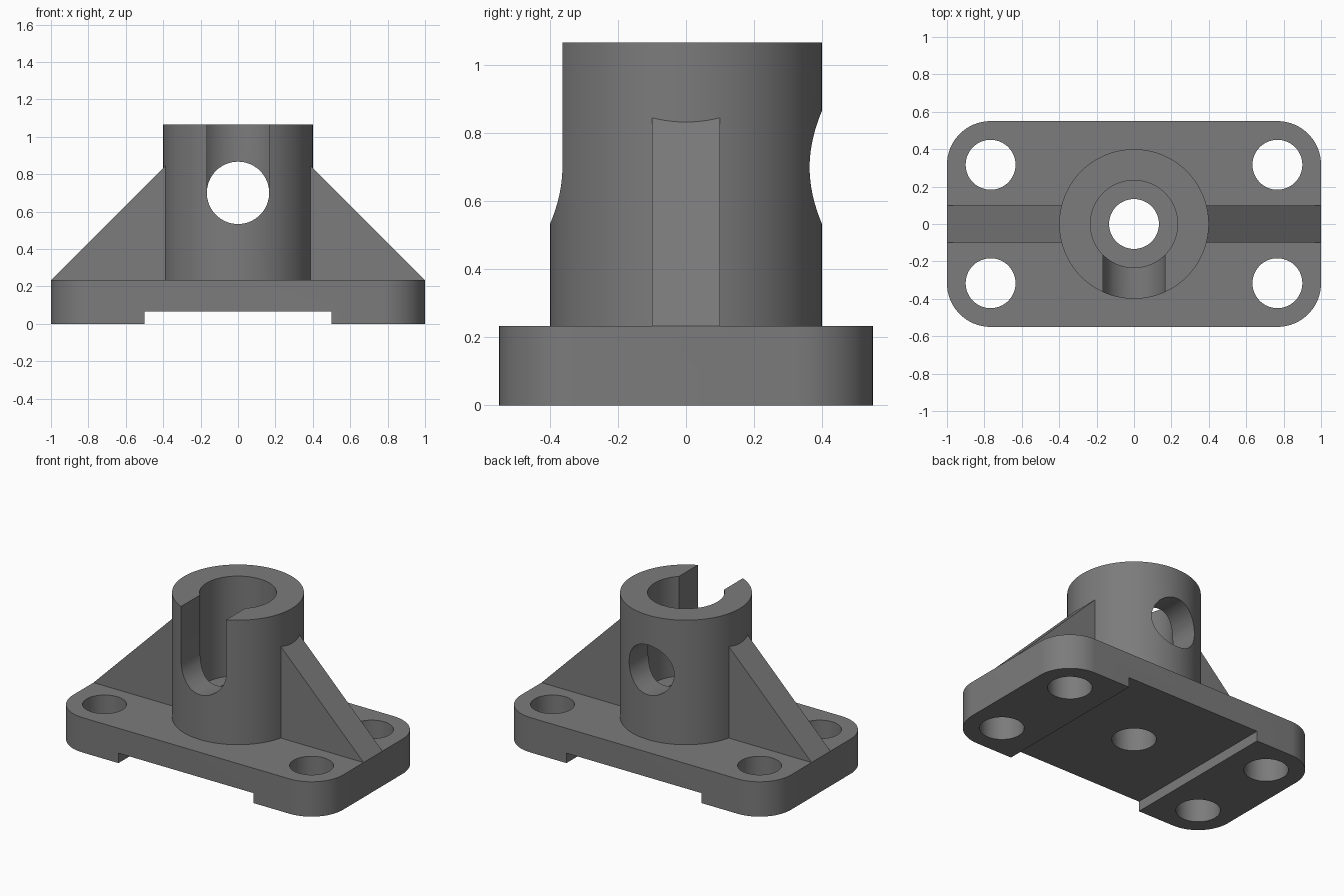
import bpy, bmesh
from math import pi, cos, sin, radians

if "Cube" in bpy.data.objects:
    bpy.data.objects.remove(bpy.data.objects["Cube"])

U = 1 / 30  # drawing module: the plate is 60 x 33 modules


def arc(cx, cy, r, a0, a1, n):
    return [(cx + r * cos(a0 + (a1 - a0) * i / n),
             cy + r * sin(a0 + (a1 - a0) * i / n)) for i in range(n + 1)]


def circle(cx, cy, r, n=96):
    return arc(cx, cy, r, 0, 2 * pi, n)[:-1]


def prism(name, profile, lo, hi, axis="z"):
    """Extrude a closed 2D profile (in modules) along z or y."""
    bm = bmesh.new()

    def place(p, h):
        return (p[0] * U, p[1] * U, h * U) if axis == "z" else (p[0] * U, h * U, p[1] * U)

    a = [bm.verts.new(place(p, lo)) for p in profile]
    b = [bm.verts.new(place(p, hi)) for p in profile]
    bm.faces.new(a)
    bm.faces.new(b)
    for i in range(len(a)):
        j = (i + 1) % len(a)
        bm.faces.new((a[i], a[j], b[j], b[i]))
    bmesh.ops.recalc_face_normals(bm, faces=bm.faces[:])
    mesh = bpy.data.meshes.new(name)
    bm.to_mesh(mesh)
    bm.free()
    obj = bpy.data.objects.new(name, mesh)
    bpy.context.collection.objects.link(obj)
    return obj


def combine(target, tool, operation):
    mod = target.modifiers.new(tool.name, "BOOLEAN")
    mod.operation, mod.solver, mod.object = operation, "EXACT", tool
    bpy.context.view_layer.objects.active = target
    bpy.ops.object.modifier_apply(modifier=mod.name)
    bpy.data.objects.remove(tool)


# Rounded base plate
corners = [(23, 9.5), (-23, 9.5), (-23, -9.5), (23, -9.5)]
outline = []
for k, (x, y) in enumerate(corners):
    outline += arc(x, y, 7, k * pi / 2, (k + 1) * pi / 2, 24)
bracket = prism("bracket", outline, 0, 7)

# Upright boss and the two sloping ribs
combine(bracket, prism("boss", circle(0, 0, 12, 128), 4, 32), "UNION")
for s in (-1, 1):
    rib = [(30 * s, 7), (27 * s, 5), (9 * s, 5), (9 * s, 28)]
    combine(bracket, prism("rib", rib, -3, 3, "y"), "UNION")

# Channel under the plate
channel = [(-15, -2), (15, -2), (15, 2), (-15, 2)]
combine(bracket, prism("channel", channel, -20, 20, "y"), "DIFFERENCE")

# Mounting holes
for x, y in corners:
    combine(bracket, prism("mounting_hole", circle(x, y, 4, 64), -2, 10), "DIFFERENCE")

# Stepped bore down the boss
combine(bracket, prism("bore", circle(0, 0, 7), 12, 36), "DIFFERENCE")
combine(bracket, prism("lower_bore", circle(0, 0, 4, 64), -2, 14), "DIFFERENCE")

# Open U slot in front, round hole at the back
slot = [(5, 36), (-5, 36)] + arc(0, 21, 5, pi, 2 * pi, 32)
combine(bracket, prism("front_slot", slot, -16, 0, "y"), "DIFFERENCE")
combine(bracket, prism("back_hole", circle(0, 21, 5, 64), 0, 16, "y"), "DIFFERENCE")

# Dark grey finish
dark = bpy.data.materials.new("dark_grey")
dark.diffuse_color = (0.2, 0.2, 0.2, 1)
dark.use_nodes = True
dark.node_tree.nodes["Principled BSDF"].inputs["Base Color"].default_value = dark.diffuse_color
bracket.data.materials.clear()
bracket.data.materials.append(dark)

# Smooth round walls, sharp edges
bpy.ops.object.select_all(action="DESELECT")
bracket.select_set(True)
bpy.context.view_layer.objects.active = bracket
bpy.ops.object.shade_smooth_by_angle(angle=radians(30))
